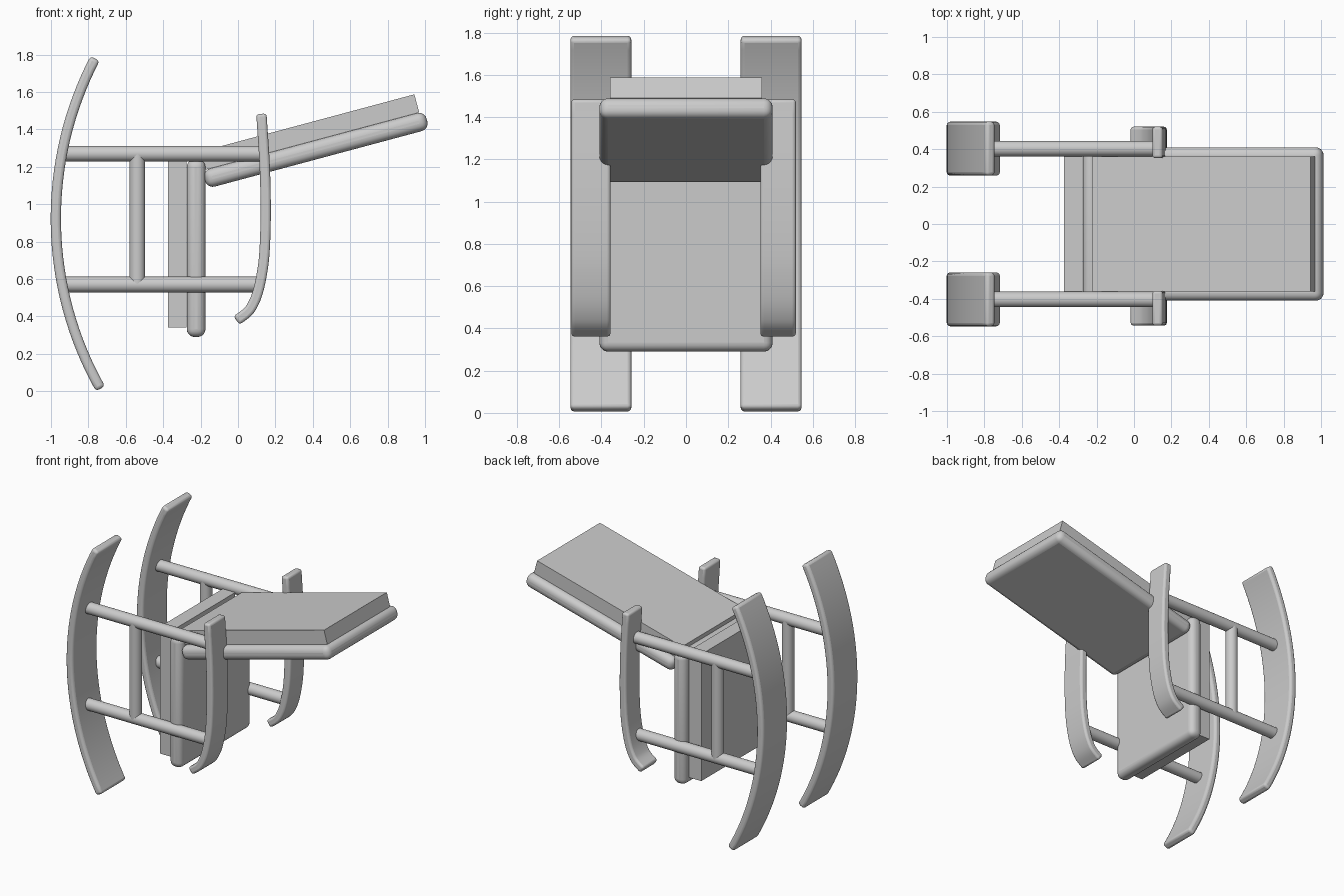
import bpy, bmesh, math
from mathutils import Vector

if "Cube" in bpy.data.objects:
    bpy.data.objects.remove(bpy.data.objects["Cube"])


def finish(name, bm, bevel=0.0, segments=3):
    bmesh.ops.recalc_face_normals(bm, faces=bm.faces)
    mesh = bpy.data.meshes.new(name)
    bm.to_mesh(mesh)
    bm.free()
    ob = bpy.data.objects.new(name, mesh)
    bpy.context.collection.objects.link(ob)
    if bevel:
        mod = ob.modifiers.new("Bevel", 'BEVEL')
        mod.width, mod.segments = bevel, segments
        mod.limit_method, mod.angle_limit = 'ANGLE', math.radians(40)
    bpy.ops.object.select_all(action='DESELECT')
    ob.select_set(True)
    bpy.context.view_layer.objects.active = ob
    bpy.ops.object.shade_smooth_by_angle(angle=math.radians(35))
    return ob


def box(name, center, size, tilt=0.0, bevel=0.0, segments=3):
    bm = bmesh.new()
    bmesh.ops.create_cube(bm, size=1)
    bmesh.ops.scale(bm, vec=size, verts=bm.verts)
    ob = finish(name, bm, bevel, segments)
    ob.location = center
    ob.rotation_euler.y = -tilt
    return ob


def bar(name, p, q, radius):
    p, q = Vector(p), Vector(q)
    bm = bmesh.new()
    bmesh.ops.create_cone(bm, cap_ends=True, segments=32, radius1=radius,
                          radius2=radius, depth=(q - p).length)
    ob = finish(name, bm)
    ob.location = (p + q) / 2
    ob.rotation_euler = (q - p).to_track_quat('Z', 'Y').to_euler()
    return ob


def strip(name, path, thickness, y0, y1, bevel):
    """Flat board following a path in the xz plane, spanning y0..y1."""
    bm = bmesh.new()
    rings = []
    for i, (x, z) in enumerate(path):
        a, b = path[max(i - 1, 0)], path[min(i + 1, len(path) - 1)]
        t = Vector((b[0] - a[0], b[1] - a[1])).normalized() * thickness / 2
        rings.append([bm.verts.new((x - s * t.y, y, z + s * t.x))
                      for s, y in ((-1, y0), (1, y0), (1, y1), (-1, y1))])
    for r, s in zip(rings, rings[1:]):
        for k in range(4):
            n = (k + 1) % 4
            bm.faces.new((r[k], r[n], s[n], s[k]))
    bm.faces.new(rings[0])
    bm.faces.new(rings[-1])
    return finish(name, bm, bevel)


def smooth_path(pts, steps=4):
    """Catmull-Rom interpolation of a few points."""
    p = [Vector(v) for v in pts]
    p = [2 * p[0] - p[1]] + p + [2 * p[-1] - p[-2]]
    out = []
    for i in range(1, len(p) - 2):
        a, b, c, d = p[i - 1:i + 3]
        for k in range(steps):
            t = k / steps
            out.append(0.5 * (2 * b + (c - a) * t + (2 * a - 5 * b + 4 * c - d) * t**2
                              + (3 * b - a - 3 * c + d) * t**3))
    return out + [p[-2]]


# Curved paths of the rockers and armrests
rocker_path = []
for i in range(33):
    a = math.radians(-29.4 + (27.5 + 29.4) * i / 32)
    rocker_path.append((0.879 - 1.853 * math.cos(a), 0.923 + 1.853 * math.sin(a)))
arm_path = smooth_path([(0.125, 1.483), (0.143, 1.2), (0.148, 0.95), (0.142, 0.75),
                        (0.128, 0.63), (0.106, 0.53), (0.08, 0.465), (0.05, 0.422),
                        (-0.008, 0.378)])

# Side frames: rocker, two legs, stretcher, armrest
for side, s, arm in (("left", -1, (-0.543, -0.357)), ("right", 1, (0.352, 0.52))):
    y = 0.403 * s
    strip("rocker_" + side, rocker_path, 0.055, y - 0.144, y + 0.144, 0.018)
    bar("back_leg_" + side, (-0.94, y, 1.27), (0.135, y, 1.27), 0.042)
    bar("front_leg_" + side, (-0.94, y, 0.57), (0.11, y, 0.57), 0.042)
    bar("stretcher_" + side, (-0.538, y, 0.57), (-0.538, y, 1.27), 0.042)
    strip("armrest_" + side, arm_path, 0.055, *arm, 0.015)

# Seat: square board with rounded cushion
box("seat_board", (-0.325, 0, 0.80), (0.10, 0.72, 0.92))
box("seat_cushion", (-0.224, 0, 0.765), (0.10, 0.82, 0.95), bevel=0.042, segments=5)

# Backrest: tilted board with rounded cushion
tilt = math.radians(15)
u = Vector((math.cos(tilt), 0, math.sin(tilt)))
n = Vector((-u.z, 0, u.x))
end = Vector((0.978, 0, 1.493))
box("back_board", end - u * 0.602 + n * 0.05 - u * 0.01, (1.205, 0.72, 0.10), tilt)
box("back_cushion", end + u * 0.02 - u * 0.615 - n * 0.05, (1.23, 0.82, 0.10), tilt,
    bevel=0.042, segments=5)
